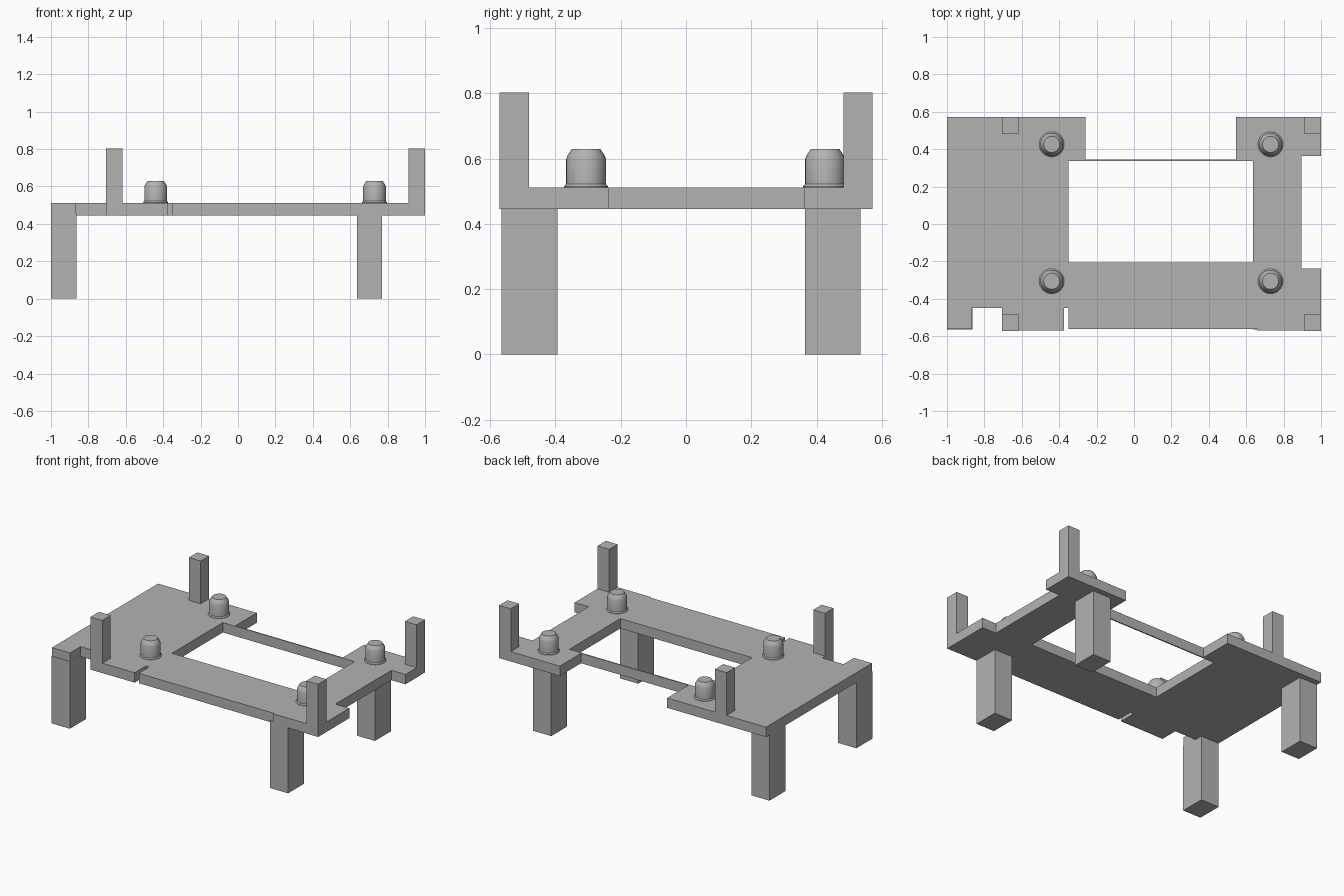
import bpy
import bmesh
import math

cube = bpy.data.objects.get("Cube")
if cube:
    bpy.data.objects.remove(cube, do_unlink=True)

GREY = (0.45, 0.45, 0.45, 1.0)
grey = bpy.data.materials.new("grey")
grey.use_nodes = True
grey.diffuse_color = GREY
grey.node_tree.nodes["Principled BSDF"].inputs["Base Color"].default_value = GREY

Z_LOW, Z_TOP = 0.445, 0.512


def add_object(name, data):
    obj = bpy.data.objects.new(name, data)
    bpy.context.collection.objects.link(obj)
    data.materials.append(grey)
    return obj


def select_only(obj):
    bpy.ops.object.select_all(action='DESELECT')
    obj.select_set(True)
    bpy.context.view_layer.objects.active = obj


def box(name, x0, x1, y0, y1, z0, z1):
    bm = bmesh.new()
    bmesh.ops.create_cube(bm, size=1)
    for v in bm.verts:
        v.co = ((x0, x1)[v.co.x > 0], (y0, y1)[v.co.y > 0], (z0, z1)[v.co.z > 0])
    mesh = bpy.data.meshes.new(name)
    bm.to_mesh(mesh)
    bm.free()
    return add_object(name, mesh)


def slab(name, loops, z0, z1):
    """Flat plate from closed outlines; inner loops become openings."""
    curve = bpy.data.curves.new(name, 'CURVE')
    curve.dimensions = '2D'
    curve.fill_mode = 'BOTH'
    curve.extrude = (z1 - z0) / 2
    for loop in loops:
        spline = curve.splines.new('POLY')
        spline.points.add(len(loop) - 1)
        for point, (x, y) in zip(spline.points, loop):
            point.co = (x, y, 0, 1)
        spline.use_cyclic_u = True
    obj = add_object(name, curve)
    obj.location.z = (z0 + z1) / 2
    select_only(obj)
    bpy.ops.object.convert(target='MESH')
    bpy.ops.object.shade_flat()
    return obj


def peg(name, x, y, profile, sides=32):
    """Turned peg from (radius, height) pairs."""
    bm = bmesh.new()
    rings = [[bm.verts.new((r * math.cos(math.tau * i / sides),
                            r * math.sin(math.tau * i / sides), z))
              for i in range(sides)] for r, z in profile]
    for low, high in zip(rings, rings[1:]):
        for i in range(sides):
            j = (i + 1) % sides
            bm.faces.new((low[i], low[j], high[j], high[i]))
    bm.faces.new(rings[-1])
    bm.faces.new(rings[0][::-1])
    mesh = bpy.data.meshes.new(name)
    bm.to_mesh(mesh)
    bm.free()
    obj = add_object(name, mesh)
    obj.location = (x, y, 0)
    select_only(obj)
    bpy.ops.object.shade_smooth_by_angle(angle=math.radians(25))


# Plate with edge notches, a narrow slit, a back recess and a central opening
outline = [
    (-1, -0.562), (-0.865, -0.562), (-0.865, -0.45), (-0.705, -0.45),
    (-0.705, -0.57), (-0.375, -0.57), (-0.375, -0.45), (-0.35, -0.45),
    (-0.35, -0.562), (0.66, -0.562), (0.66, -0.57), (1, -0.57),
    (1, -0.237), (0.895, -0.237), (0.895, 0.363), (1, 0.363),
    (1, 0.572), (0.545, 0.572), (0.545, 0.345), (-0.26, 0.345),
    (-0.26, 0.572), (-1, 0.572),
]
opening = [(-0.35, -0.207), (-0.35, 0.337), (0.637, 0.337), (0.637, -0.207)]
slab("plate", [outline, opening], Z_LOW, Z_TOP)

# Legs under the plate
for side, x in (("right", -1), ("left", 0.635)):
    for end, y in (("front", -0.565), ("back", 0.364)):
        box(f"{end}_{side}_leg", x, x + 0.136, y, y + 0.171, 0, Z_LOW + 0.01)

# Upright corner posts
for side, x in (("right", -0.705), ("left", 0.912)):
    for end, y in (("front", -0.571), ("back", 0.482)):
        box(f"{end}_{side}_post", x, x + 0.088, y, y + 0.09, Z_LOW, 0.802)

# Round mounting pegs with a flared foot and chamfered top
peg_profile = [(0.067, Z_TOP - 0.005), (0.067, Z_TOP + 0.003), (0.061, Z_TOP + 0.01),
               (0.061, 0.598), (0.056, 0.611), (0.043, 0.63)]
for side, x in (("right", -0.44), ("left", 0.73)):
    for end, y in (("front", -0.306), ("back", 0.426)):
        peg(f"{end}_{side}_peg", x, y, peg_profile)
